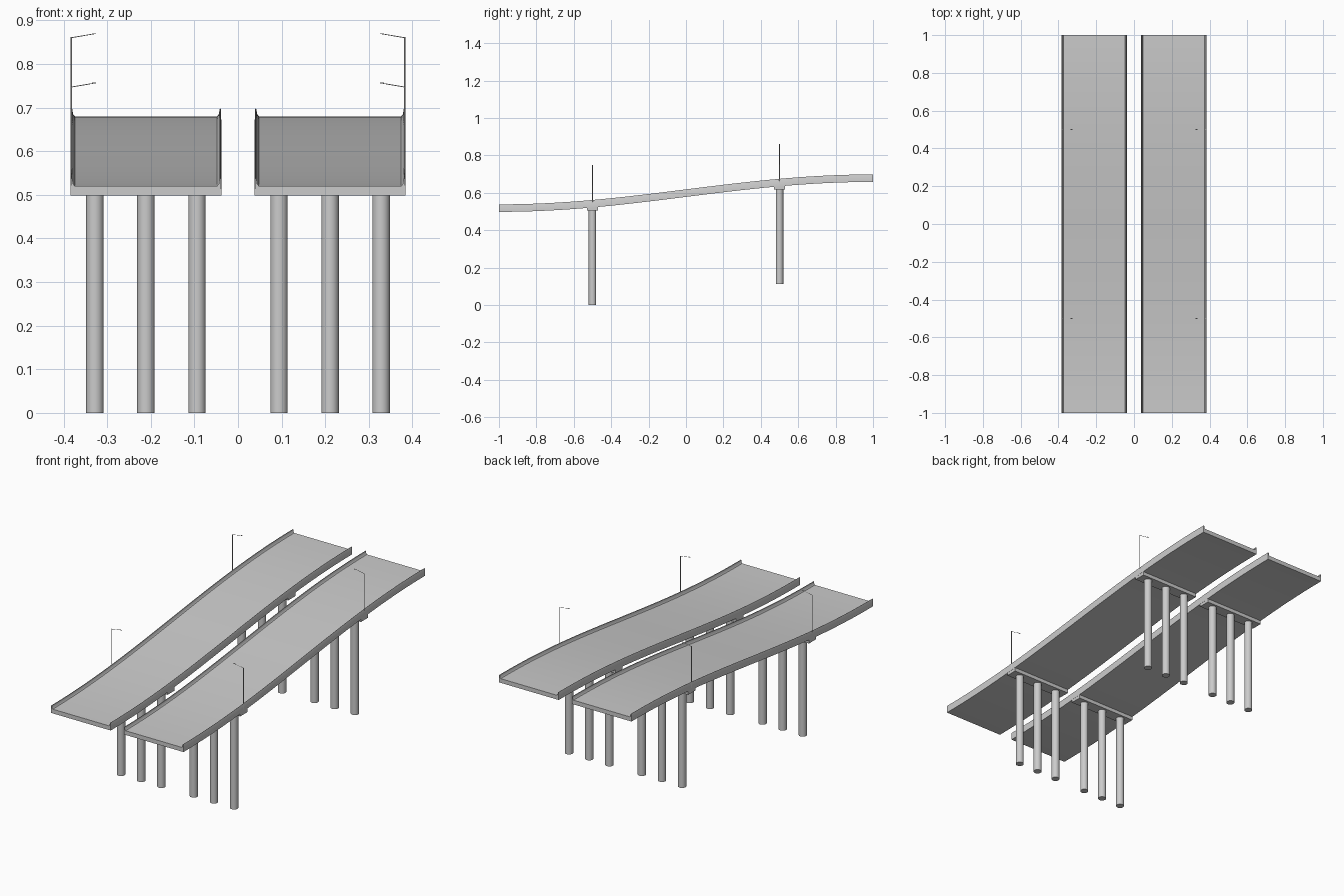
import bpy, bmesh, math
from mathutils import Vector

cube = bpy.data.objects.get("Cube")
if cube:
    bpy.data.objects.remove(cube, do_unlink=True)

concrete = bpy.data.materials.new("concrete_grey")
concrete.use_nodes = True
GREY = (0.6, 0.6, 0.6, 1)
concrete.diffuse_color = GREY
concrete.node_tree.nodes["Principled BSDF"].inputs["Base Color"].default_value = GREY


def rise(y):
    """Height of the deck underside along the ramp."""
    return 0.498 + 0.08 * (1 + math.sin(math.pi * y / 2))


def finish(bm, name):
    bmesh.ops.recalc_face_normals(bm, faces=bm.faces)
    mesh = bpy.data.meshes.new(name)
    bm.to_mesh(mesh)
    bm.free()
    mesh.materials.append(concrete)
    obj = bpy.data.objects.new(name, mesh)
    bpy.context.collection.objects.link(obj)
    bpy.ops.object.select_all(action="DESELECT")
    obj.select_set(True)
    bpy.context.view_layer.objects.active = obj
    bpy.ops.object.shade_smooth_by_angle(angle=math.radians(30))
    return obj


def deck(name, centre):
    # Half section of slab and tapered kerb, as offset from centre and height
    half = [(0.163, 0.022), (0.167, 0.027), (0.169, 0.039), (0.171, 0.04),
            (0.172, 0.038), (0.173, 0.0)]
    section = half + [(-x, z) for x, z in reversed(half)]
    bm = bmesh.new()
    steps = 32
    rings = []
    for i in range(steps + 1):
        y = -1 + 2 * i / steps
        rings.append([bm.verts.new((centre + x, y, rise(y) + z)) for x, z in section])
    for a, b in zip(rings, rings[1:]):
        for j in range(len(section)):
            k = (j + 1) % len(section)
            bm.faces.new((a[j], a[k], b[k], b[j]))
    bm.faces.new(rings[0])
    bm.faces.new(rings[-1])
    finish(bm, name)


def box(name, centre, size):
    bm = bmesh.new()
    bmesh.ops.create_cube(bm, size=1)
    bmesh.ops.scale(bm, vec=size, verts=bm.verts)
    bmesh.ops.translate(bm, vec=centre, verts=bm.verts)
    finish(bm, name)


def rod(name, start, end, r1, r2, sides):
    start, end = Vector(start), Vector(end)
    axis = end - start
    bm = bmesh.new()
    bmesh.ops.create_cone(bm, cap_ends=True, segments=sides, radius1=r1,
                          radius2=r2, depth=axis.length)
    turn = axis.to_track_quat("Z", "Y").to_matrix()
    bmesh.ops.rotate(bm, matrix=turn, verts=bm.verts)
    bmesh.ops.translate(bm, vec=(start + end) / 2, verts=bm.verts)
    finish(bm, name)


for side, s in (("left", 1), ("right", -1)):
    centre = s * 0.211
    deck(f"{side}_road_deck", centre)
    for place, y in (("front", -0.5), ("back", 0.5)):
        tag = f"{side}_{place}"
        drop = rise(y) - rise(-0.5)
        # Pier: cap beam on three round columns
        box(f"{tag}_pier_cap", (centre, y, 0.517 + drop), (0.345, 0.06, 0.024))
        for n, dx in enumerate((-0.117, 0, 0.117), 1):
            x = centre + dx
            rod(f"{tag}_column_{n}", (x, y, drop), (x, y, 0.508 + drop), 0.02, 0.02, 32)
        # Street lamp: pole, inclined arm and small head
        x = s * 0.382
        top = 0.748 + drop
        rod(f"{tag}_lamp_pole", (x, y, 0.53 + drop), (x, y, top), 0.002, 0.0015, 8)
        rod(f"{tag}_lamp_arm", (x, y, top - 0.001), (s * 0.328, y, top + 0.008),
            0.001, 0.0008, 8)
        box(f"{tag}_lamp_head", (s * 0.33, y, top + 0.008), (0.01, 0.004, 0.0016))
